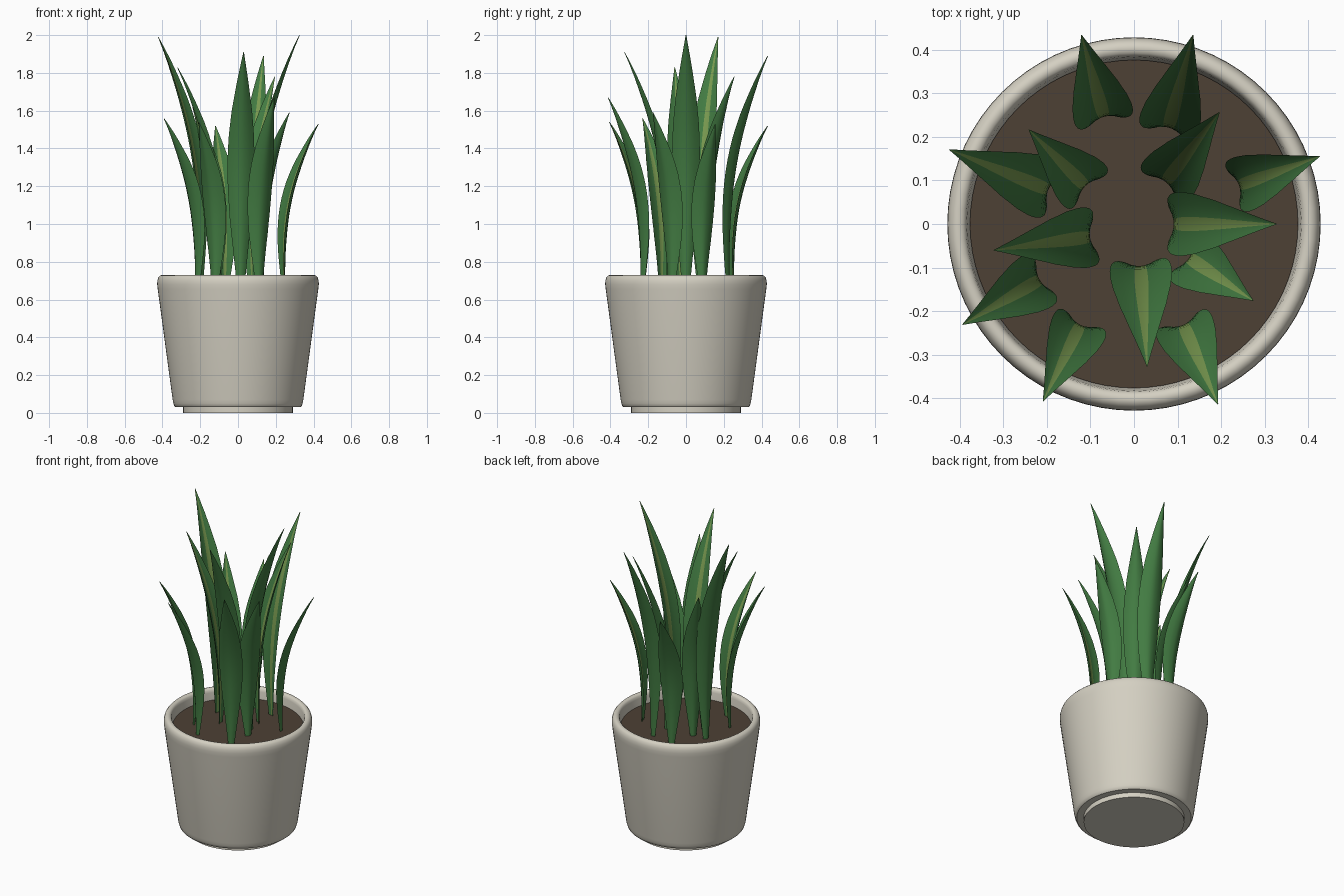
import bpy, bmesh, math
from mathutils import Vector

if "Cube" in bpy.data.objects:
    bpy.data.objects.remove(bpy.data.objects["Cube"])


def material(name, rgb):
    m = bpy.data.materials.new(name)
    m.diffuse_color = (*rgb, 1)
    m.use_nodes = True
    m.node_tree.nodes["Principled BSDF"].inputs["Base Color"].default_value = m.diffuse_color
    return m


CREAM = material("cream ceramic", (0.66, 0.63, 0.54))
SOIL = material("dark soil", (0.075, 0.052, 0.035))
GREEN = material("leaf green", (0.055, 0.20, 0.055))
STRIPE = material("light leaf stripe", (0.19, 0.32, 0.08))


def finish(name, bm, mats, angle=40):
    bmesh.ops.recalc_face_normals(bm, faces=bm.faces[:])
    me = bpy.data.meshes.new(name)
    bm.to_mesh(me)
    bm.free()
    ob = bpy.data.objects.new(name, me)
    bpy.context.collection.objects.link(ob)
    for m in mats:
        me.materials.append(m)
    bpy.ops.object.select_all(action='DESELECT')
    ob.select_set(True)
    bpy.context.view_layer.objects.active = ob
    bpy.ops.object.shade_smooth_by_angle(angle=math.radians(angle))
    return ob


def lathe(name, profile, mat, steps=72):
    bm = bmesh.new()
    vs = [bm.verts.new((r, 0, z)) for r, z in profile]
    es = [bm.edges.new(p) for p in zip(vs, vs[1:])]
    bmesh.ops.spin(bm, geom=vs + es, cent=(0, 0, 0), axis=(0, 0, 1),
                   angle=2 * math.pi, steps=steps, use_duplicate=False)
    bmesh.ops.remove_doubles(bm, verts=bm.verts[:], dist=1e-4)
    return finish(name, bm, [mat])


# Pot: recessed foot, tapered wall, rounded rim and inner wall
lathe("pot", [(0, 0), (0.29, 0), (0.29, 0.03), (0.33, 0.03), (0.337, 0.036),
              (0.342, 0.05), (0.346, 0.07), (0.425, 0.655), (0.428, 0.68),
              (0.427, 0.70), (0.422, 0.717), (0.413, 0.727), (0.402, 0.73),
              (0.392, 0.727), (0.385, 0.72), (0.382, 0.705), (0.375, 0.64),
              (0, 0.64)], CREAM)

# Soil disc
lathe("soil", [(0, 0.645), (0.376, 0.645), (0.376, 0.66), (0, 0.66)], SOIL)

# Leaf half width along its length (t, width factor)
WIDTH = [(0, 0.25), (0.15, 0.52), (0.3, 0.8), (0.42, 0.95), (0.53, 1.0),
         (0.64, 0.94), (0.75, 0.75), (0.87, 0.43), (0.95, 0.18), (1, 0.02)]
INNER = [-1, -0.62, -0.22, 0, 0.22, 0.62, 1]
OUTER = [0.62, 0.22, 0, -0.22, -0.62]
BASE_Z = 0.65


def width_at(t):
    for (a, wa), (b, wb) in zip(WIDTH, WIDTH[1:]):
        if t <= b:
            return wa + (wb - wa) * (t - a) / (b - a)
    return WIDTH[-1][1]


def leaf(name, base, tip, top, half):
    """Cupped blade curving outwards, with a light stripe on its inner face."""
    out = Vector((tip[0] - base[0], tip[1] - base[1], 0))
    reach = out.length
    out.normalize()
    side = Vector((-out.y, out.x, 0))

    def spine(t):
        off = reach * t ** 2.7 - 0.010 * math.sin(math.pi * min(t * 1.2, 1))
        return Vector((base[0], base[1], BASE_Z + (top - BASE_Z) * t)) + out * off

    bm = bmesh.new()
    rings, n = [], 20
    for i in range(n + 1):
        t = i / n
        p = spine(t)
        tangent = (spine(min(t + 0.01, 1)) - spine(max(t - 0.01, 0))).normalized()
        inward = side.cross(tangent).normalized()
        if inward.dot(out) > 0:
            inward.negate()
        w = width_at(t)
        thick = 0.012 * min(1, 0.15 + w)
        ring = []
        for u in INNER:
            ring.append(bm.verts.new(p + side * u * w * half + inward * 0.022 * w * u * u))
        for u in OUTER:
            depth = 0.022 * w * u * u - thick * (1 - u * u)
            ring.append(bm.verts.new(p + side * u * w * half + inward * depth))
        rings.append(ring)
    k = len(rings[0])
    for a, b in zip(rings, rings[1:]):
        for j in range(k):
            f = bm.faces.new((a[j], a[(j + 1) % k], b[(j + 1) % k], b[j]))
            f.material_index = 1 if j in (2, 3) else 0
    bm.faces.new(rings[0])
    bm.faces.new(rings[-1])
    return finish(name, bm, [GREEN, STRIPE], 60)


# Leaves: base xy, tip xy, tip height, half width
LEAVES = [
    ((-0.07, 0.25), (-0.12, 0.432), 1.52, 0.070),
    ((0.08, 0.225), (0.135, 0.432), 1.89, 0.071),
    ((-0.115, 0.09), (-0.24, 0.215), 1.62, 0.068),
    ((0.075, 0.10), (0.195, 0.255), 1.78, 0.070),
    ((-0.20, 0.08), (-0.422, 0.17), 1.99, 0.072),
    ((0.245, 0.09), (0.425, 0.155), 1.53, 0.065),
    ((-0.105, -0.03), (-0.32, -0.06), 1.83, 0.070),
    ((0.095, 0.0), (0.325, 0.0), 2.00, 0.074),
    ((-0.22, -0.13), (-0.392, -0.23), 1.56, 0.068),
    ((0.13, -0.08), (0.272, -0.175), 1.59, 0.070),
    ((0.015, -0.10), (0.03, -0.325), 1.91, 0.072),
    ((-0.125, -0.235), (-0.208, -0.405), 1.54, 0.066),
    ((0.115, -0.235), (0.192, -0.412), 1.67, 0.069),
]
for i, args in enumerate(LEAVES, 1):
    leaf(f"leaf_{i}", *args)
